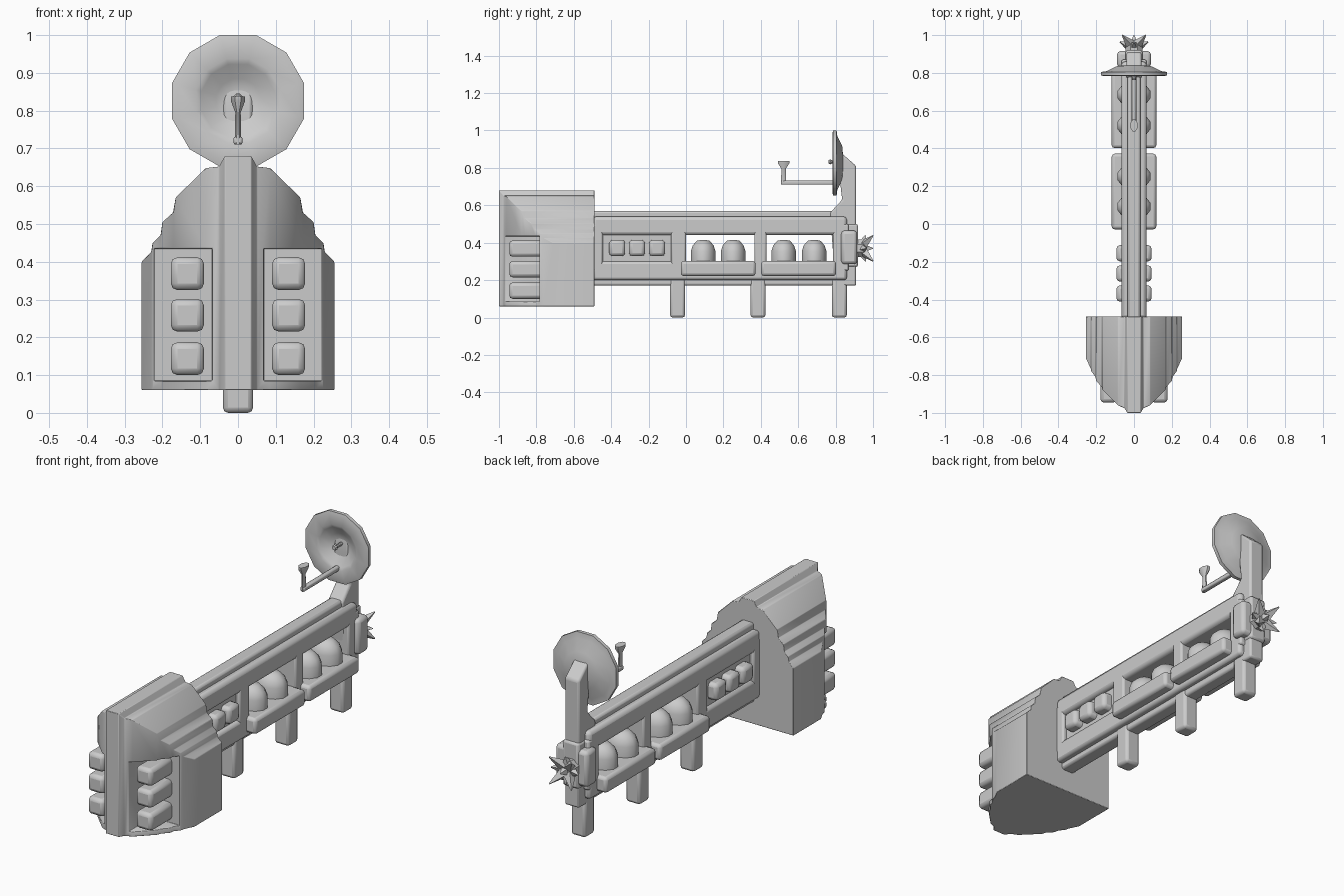
import bpy, bmesh
from math import pi, cos, sin
from mathutils import Vector

cube = bpy.data.objects.get("Cube")
if cube:
    bpy.data.objects.remove(cube)

grey = bpy.data.materials.new("hull_grey")
grey.use_nodes = True
grey.diffuse_color = (0.6, 0.6, 0.6, 1)
grey.node_tree.nodes["Principled BSDF"].inputs["Base Color"].default_value = (0.6, 0.6, 0.6, 1)


def finish(name, bm, bevel=0.0, angle=40, cutters=()):
    bmesh.ops.recalc_face_normals(bm, faces=bm.faces)
    mesh = bpy.data.meshes.new(name)
    bm.to_mesh(mesh)
    bm.free()
    mesh.materials.append(grey)
    ob = bpy.data.objects.new(name, mesh)
    bpy.context.scene.collection.objects.link(ob)
    for c in cutters:
        m = ob.modifiers.new("cut", 'BOOLEAN')
        m.operation, m.solver, m.object = 'DIFFERENCE', 'EXACT', c
    if bevel:
        m = ob.modifiers.new("bevel", 'BEVEL')
        m.width, m.segments, m.limit_method = bevel, 2, 'ANGLE'
        m.angle_limit = 0.6
    bpy.ops.object.select_all(action='DESELECT')
    ob.select_set(True)
    bpy.context.view_layer.objects.active = ob
    bpy.ops.object.shade_smooth_by_angle(angle=angle * pi / 180)
    return ob


def box(name, x, y, z, bevel=0.012):
    """Box from (min, max) ranges."""
    bm = bmesh.new()
    bmesh.ops.create_cube(bm, size=1)
    for v in bm.verts:
        v.co = [r[0] + (c + 0.5) * (r[1] - r[0]) for c, r in zip(v.co, (x, y, z))]
    return finish(name, bm, bevel)


def beam(name, half, y, z, bevel=0.012):
    return box(name, (-half, half), y, z, bevel)


def side_plate(name, half, points, bevel=0.01):
    """Side profile of (y, z) points extruded across x."""
    bm = bmesh.new()
    face = bm.faces.new([bm.verts.new((-half, y, z)) for y, z in points])
    out = bmesh.ops.extrude_face_region(bm, geom=[face])
    bmesh.ops.translate(bm, vec=(2 * half, 0, 0),
                        verts=[v for v in out["geom"] if isinstance(v, bmesh.types.BMVert)])
    return finish(name, bm, bevel)


def lathe(name, profile, sides, centre, axis, squash=1.0, angle=40):
    """Turn (radius, height) points around an axis."""
    bm = bmesh.new()
    rings = []
    for r, h in profile:
        ring = []
        for i in range(sides):
            a = 2 * pi * (i + 0.5) / sides
            ring.append(bm.verts.new((r * cos(a), r * sin(a), h)))
        rings.append(ring)
    for a, b in zip(rings, rings[1:]):
        for i in range(sides):
            j = (i + 1) % sides
            bm.faces.new((a[i], a[j], b[j], b[i]))
    bm.faces.new(rings[0])
    bm.faces.new(rings[-1])
    turn = Vector((0, 0, 1)).rotation_difference(Vector(axis))
    for v in bm.verts:
        v.co = turn @ v.co + Vector(centre)
        v.co.x *= squash
    return finish(name, bm, 0, angle)


# Bow hull: upright slices lofted across the width, each with a front and a top
BACK, BASE = -0.49, 0.06
half = [(0.035, -1.0, 0.68), (0.05, -0.975, 0.652), (0.085, -0.96, 0.648), (0.165, -0.88, 0.57),
        (0.172, -0.86, 0.53), (0.2, -0.83, 0.505), (0.205, -0.805, 0.47),
        (0.226, -0.78, 0.45), (0.23, -0.76, 0.425), (0.255, -0.71, 0.40)]
slices = [(-x, y, z) for x, y, z in reversed(half)] + half
bm = bmesh.new()
loops = [[bm.verts.new(p) for p in ((x, y, BASE), (x, y, z), (x, BACK, z), (x, BACK, BASE))]
         for x, y, z in slices]
for a, b in zip(loops, loops[1:]):
    for i in range(4):
        j = (i + 1) % 4
        bm.faces.new((a[i], a[j], b[j], b[i]))
bm.faces.new(loops[0])
bm.faces.new(loops[-1])
cutters = []
for s in (-1, 1):
    c = box("bow_recess_cutter", sorted((s * 0.068, s * 0.222)), (-1.1, -0.78), (0.085, 0.435), 0)
    c.hide_render = True
    c.hide_set(True)
    cutters.append(c)
finish("bow_hull", bm, 0.008, 40, cutters)

# Bow launch tubes
for s in (-1, 1):
    for z in (0.145, 0.26, 0.37):
        box("bow_tube", sorted((s * 0.09, s * 0.178)), (-0.945, -0.76), (z - 0.045, z + 0.042), 0.018)

# Spine rails
beam("top_ridge", 0.034, (-0.5, 0.86), (0.5, 0.57))
beam("upper_rail", 0.067, (-0.5, 0.86), (0.44, 0.54), 0.018)
beam("lower_rail", 0.067, (-0.5, 0.86), (0.2, 0.3), 0.015)
beam("keel", 0.036, (-0.5, 0.91), (0.17, 0.25))
beam("forward_web", 0.045, (-0.5, -0.03), (0.28, 0.46), 0)
for y in ((-0.5, -0.445), (-0.08, 0.0), (0.365, 0.43), (0.785, 0.87)):
    beam("upright", 0.067, y, (0.25, 0.5), 0.01)

# Forward turrets, cargo trays with domes, legs
for y in (-0.368, -0.262, -0.155):
    beam("turret_block", 0.093, (y - 0.043, y + 0.043), (0.328, 0.415), 0.018)
for y in (-0.028, 0.402):
    beam("tray", 0.118, (y, y + 0.4), (0.222, 0.302), 0.015)
for y in (0.092, 0.252, 0.522, 0.685):
    lathe("dome", [(0.068, 0.29), (0.068, 0.355), (0.058, 0.385), (0.036, 0.41), (0.012, 0.415)],
          12, (0, y, 0), (0, 0, 1), 1.35, 60)
for y in (-0.045, 0.385, 0.82):
    beam("leg", 0.04, (y - 0.04, y + 0.04), (0.0, 0.22), 0.014)

# Stern mast
side_plate("mast", 0.04, [(0.91, 0.17), (0.91, 0.81), (0.83, 0.88), (0.815, 0.8),
                          (0.835, 0.63), (0.77, 0.56), (0.8, 0.17)])

# Dish with its feed arm
lathe("dish", [(0.03, 0.03), (0.06, 0.022), (0.1, -0.005), (0.115, -0.012), (0.165, -0.012),
               (0.181, -0.008), (0.181, 0.01), (0.15, 0.014), (0.095, 0.04), (0.03, 0.046)],
      12, (0, 0.795, 0.826), (0, 1, 0))
lathe("dish_pin", [(0.01, 0), (0.014, 0.01), (0.009, 0.02), (0.009, 0.07)], 8,
      (0, 0.762, 0.832), (0, 1, 0))
beam("feed_arm", 0.012, (0.51, 0.8), (0.71, 0.732), 0.006)
lathe("feed_horn", [(0.015, 0.71), (0.013, 0.795), (0.034, 0.826), (0.034, 0.838)], 8,
      (0, 0.522, 0), (0, 0, 1), 0.6)

# Engine block and spiked burst
beam("engine_block", 0.09, (0.83, 0.915), (0.285, 0.465), 0.018)
beam("engine_cap", 0.045, (0.8, 0.92), (0.27, 0.5), 0.012)
hub = Vector((0, 0.93, 0.37))
lathe("burst_hub", [(0.02, -0.05), (0.05, -0.03), (0.05, 0.02), (0.02, 0.035)], 8, hub, (0, 1, 0))
tips = [(x, 0.07, z) for x in (-0.062, 0.062) for z in (-0.068, 0.068)]
tips += [(0, 0.07, 0), (-0.075, 0.035, 0), (0.075, 0.035, 0), (0, 0.03, -0.07), (0, 0.03, 0.07)]
for t in tips:
    t = Vector(t)
    lathe("spike", [(0.034, 0.015), (0.003, t.length)], 4, hub, t.normalized())
